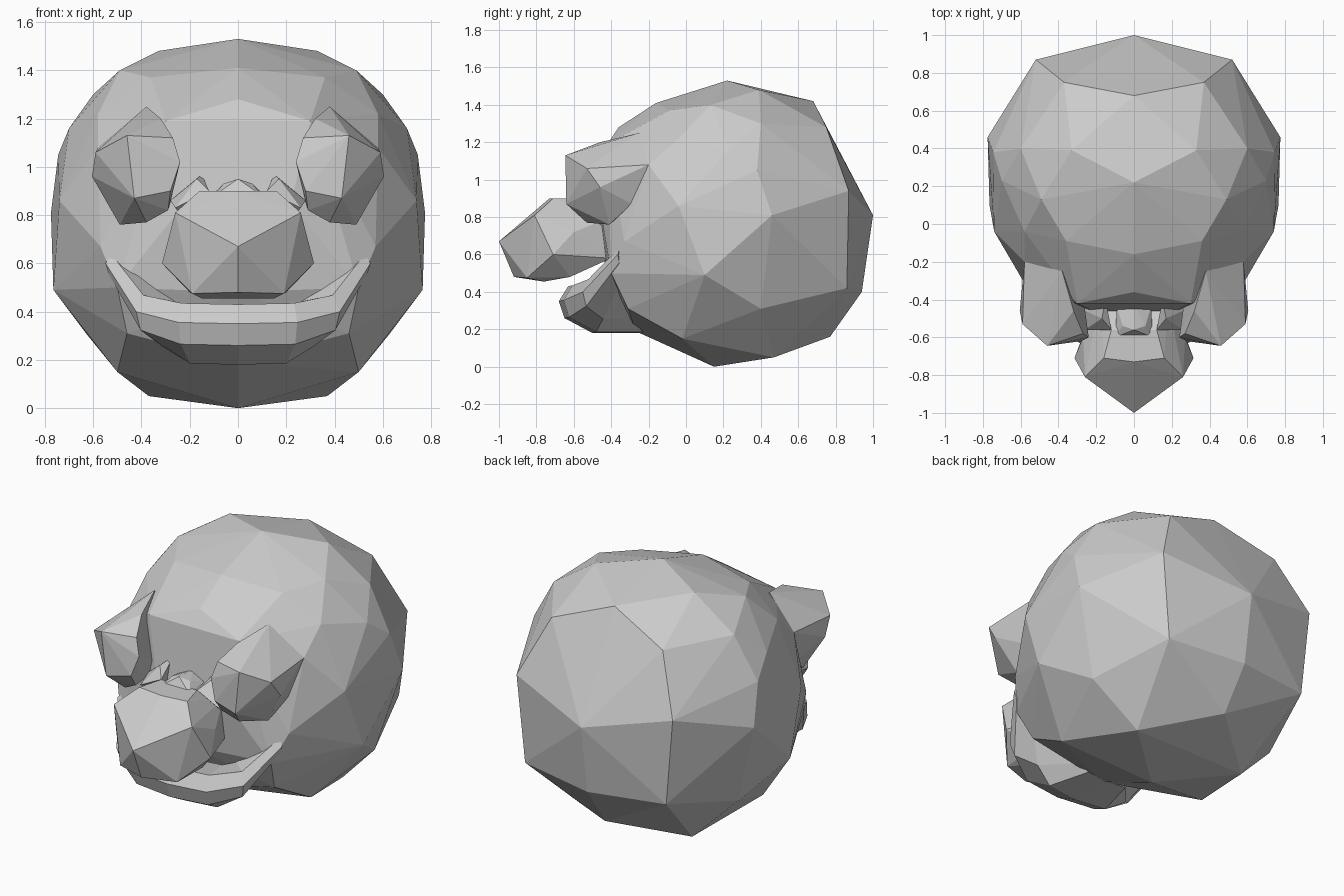
import bpy, bmesh, math

if "Cube" in bpy.data.objects:
    bpy.data.objects.remove(bpy.data.objects["Cube"])

def finish(bm, name):
    bmesh.ops.recalc_face_normals(bm, faces=bm.faces)
    mesh = bpy.data.meshes.new(name)
    bm.to_mesh(mesh)
    bm.free()
    obj = bpy.data.objects.new(name, mesh)
    bpy.context.collection.objects.link(obj)
    return obj

def faceted(name, pts, side=1, mirror=False):
    """Faceted solid wrapped round a few key corners."""
    bm = bmesh.new()
    for x, y, z in pts:
        bm.verts.new((side * x, y, z))
        if mirror and x > 0:
            bm.verts.new((-x, y, z))
    res = bmesh.ops.convex_hull(bm, input=bm.verts[:])
    junk = list({g for g in res["geom_interior"] + res["geom_unused"]
                 if isinstance(g, bmesh.types.BMVert)})
    bmesh.ops.delete(bm, geom=junk, context='VERTS')
    return finish(bm, name)

# big rounded head: crown, sides, back, underside, face
head = [
    (0, .22, 1.53), (0, -.16, 1.41), (.33, .39, 1.48), (.36, -.09, 1.37),
    (0, .68, 1.42), (.37, .75, 1.28), (.49, .13, 1.40), (.60, .40, 1.30),
    (.58, -.04, 1.22), (.70, .23, 1.16), (.745, .38, 1.05),
    (.775, .46, .81), (.52, .87, .94), (0, 1.0, .81), (.74, -.04, .86),
    (.765, .10, .49), (.63, .40, .31), (.47, .86, .42), (0, .94, .40),
    (0, .77, .16), (.37, .47, .05), (0, .15, 0), (.50, -.02, .15),
    (.46, -.31, .31), (0, -.27, .19), (.57, -.33, .67), (.50, -.40, .50),
    (0, -.36, 1.28), (.30, -.42, 1.19), (.58, -.20, 1.08), (.22, -.46, .85), (0, -.43, .48),
]
faceted("head", head, mirror=True)

# bulging eyes running back into the brow
eye = [
    (.46, -.645, 1.13), (.27, -.58, 1.12), (.24, -.60, 1.02), (.59, -.53, 1.06),
    (.605, -.46, .96), (.43, -.64, .87), (.28, -.62, .90), (.29, -.56, .82),
    (.38, -.53, .77), (.49, -.41, .76), (.54, -.29, .87), (.58, -.20, 1.08),
    (.32, -.46, 1.20), (.38, -.25, 1.25), (.28, -.30, .85),
]
# small fold between eye and nose
fold = [(.17, -.50, .95), (.15, -.40, .97), (.28, -.45, .86),
        (.12, -.56, .90), (.26, -.56, .83), (.18, -.40, .72)]
for side, label in ((1, "left"), (-1, "right")):
    faceted("eye_" + label, eye, side)
    faceted("nose_fold_" + label, fold, side)

# large pointed nose
nose = [
    (0, -1.0, .67), (.26, -.81, .81), (.16, -.71, .90), (0, -.73, .90),
    (.19, -.85, .475), (0, -.92, .48), (.315, -.71, .60), (.15, -.76, .455),
    (.20, -.62, .48), (.27, -.60, .72), (.12, -.56, .90), (.20, -.40, .58), (.18, -.40, .80),
]
faceted("nose", nose, mirror=True)

# little bump on the bridge
bridge = [(0, -.56, .95), (.06, -.54, .93), (.10, -.60, .88), (.09, -.44, .90), (0, -.42, .94)]
faceted("nose_bridge", bridge, mirror=True)

# smiling lower lip: one profile swept along the jaw
profile = [(-.24, .05), (-.03, .08), (.02, 0), (-.01, -.09), (-.16, -.17), (-.42, -.17)]
half = [(.24, -.635, .355, 15, 1), (.41, -.54, .40, 45, .85), (.54, -.36, .60, 62, .5)]
path = [(-x, y, z, -a, s) for x, y, z, a, s in reversed(half)] + [(0, -.66, .35, 0, 1)] + half
bm = bmesh.new()
rings = []
for x, y, z, a, s in path:
    a = math.radians(a)
    rings.append([bm.verts.new((x + o * s * math.sin(a), y - o * s * math.cos(a), z + u * s))
                  for o, u in profile])
n = len(profile)
for r, q in zip(rings, rings[1:]):
    for i in range(n):
        j = (i + 1) % n
        bm.faces.new((r[i], r[j], q[j], q[i]))
bm.faces.new(rings[0])
bm.faces.new(rings[-1])
finish(bm, "lower_lip")
